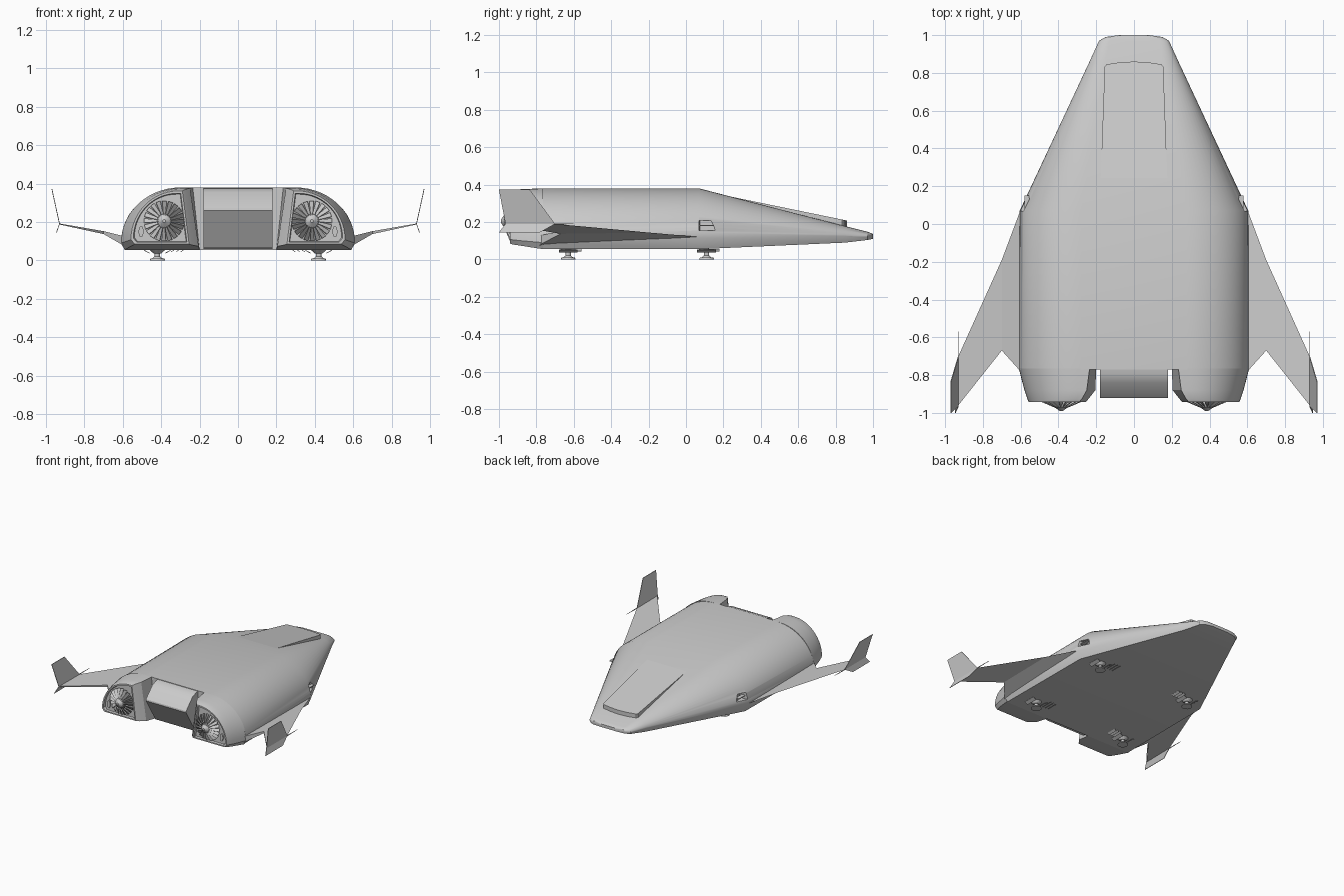
import bpy, bmesh, math
from mathutils import Matrix, Vector

if "Cube" in bpy.data.objects:
    bpy.data.objects.remove(bpy.data.objects["Cube"])

grey = bpy.data.materials.new("hull grey")
grey.diffuse_color = (0.6, 0.6, 0.6, 1)
grey.use_nodes = True
grey.node_tree.nodes["Principled BSDF"].inputs["Base Color"].default_value = grey.diffuse_color


def finish(name, bm, mirror=False, smooth=False):
    """Turn a bmesh into an object, optionally mirrored across x."""
    bmesh.ops.recalc_face_normals(bm, faces=bm.faces[:])
    me = bpy.data.meshes.new(name)
    bm.to_mesh(me)
    bm.free()
    me.materials.append(grey)
    ob = bpy.data.objects.new(name, me)
    bpy.context.collection.objects.link(ob)
    bpy.ops.object.select_all(action='DESELECT')
    ob.select_set(True)
    bpy.context.view_layer.objects.active = ob
    if smooth:
        bpy.ops.object.shade_smooth_by_angle(angle=math.radians(25))
    if mirror:
        ob.modifiers.new("Mirror", 'MIRROR')
    return ob


def loft(bm, rings):
    """Skin a list of equal closed rings and cap both ends."""
    vs = [[bm.verts.new(p) for p in r] for r in rings]
    n = len(rings[0])
    for a, b in zip(vs, vs[1:]):
        for i in range(n):
            j = (i + 1) % n
            bm.faces.new((a[i], a[j], b[j], b[i]))
    bm.faces.new(vs[0])
    bm.faces.new(vs[-1])


def box(bm, loc, size, rot=None):
    m = Matrix.Translation(loc) @ (rot or Matrix()) @ Matrix.Diagonal((*size, 1))
    bmesh.ops.create_cube(bm, size=1, matrix=m)


def cone(bm, loc, r1, r2, depth, seg=16, rot=None):
    bmesh.ops.create_cone(bm, cap_ends=True, segments=seg, radius1=r1, radius2=r2,
                          depth=depth, matrix=Matrix.Translation(loc) @ (rot or Matrix()))


def shoulder(f, w, ze, zt, n=14):
    """Rounded shoulder from the flat top out to the side edge."""
    return [(f + (w - f) * math.sin(t), ze + (zt - ze) * math.cos(t))
            for t in (i * math.pi / 2 / n for i in range(n + 1))]


# Main hull: y, half width, flat half width, top, edge and bottom heights
hull_sections = [
    (-0.77, 0.61, 0.28, 0.38, 0.09, 0.055),
    (0.07, 0.605, 0.28, 0.38, 0.115, 0.055),
    (0.85, 0.24, 0.15, 0.178, 0.125, 0.09),
    (0.97, 0.185, 0.13, 0.148, 0.122, 0.104),
    (0.99, 0.15, 0.10, 0.141, 0.122, 0.108),
    (1.0, 0.08, 0.05, 0.135, 0.122, 0.111),
]
rings = []
for y, w, f, zt, ze, zb in hull_sections:
    half = shoulder(f, w, ze, zt) + [(w - 0.025 * min(1, w / 0.4), zb)]
    rings.append([(x, y, z) for x, z in half] + [(-x, y, z) for x, z in reversed(half)])
bm = bmesh.new()
loft(bm, rings)
hull = finish("hull", bm, smooth=True)

# Side intakes cut into the shoulders as backward-deepening wedges
bm = bmesh.new()
for s in (-1, 1):
    ring = [(s * 0.64, 0.065), (s * 0.535, 0.075), (s * 0.56, 0.155), (s * 0.64, 0.155)]
    loft(bm, [[(x, y, z) for x, y in ring] for z in (0.155, 0.208)])
cutter = finish("intake_cutter", bm)
cutter.hide_render = True
bpy.context.view_layer.objects.active = hull
mod = hull.modifiers.new("Intakes", 'BOOLEAN')
mod.operation, mod.solver, mod.object = 'DIFFERENCE', 'EXACT', cutter
bpy.ops.object.modifier_apply(modifier=mod.name)
bpy.data.objects.remove(cutter)

# Intake splitter vanes
bm = bmesh.new()
box(bm, (0.565, 0.11, 0.182), (0.03, 0.08, 0.006))
finish("intake_vane", bm, mirror=True)

# Raised canopy with a bowed front edge
outline = [(-0.178, 0.2), (-0.155, 0.835), (-0.145, 0.845), (-0.075, 0.856), (0, 0.86),
           (0.075, 0.856), (0.145, 0.845), (0.155, 0.835), (0.178, 0.2)]
top = lambda y: 0.344 - (y - 0.2) * 0.206
bm = bmesh.new()
loft(bm, [[(x, y, top(y) - 0.06) for x, y in outline], [(x, y, top(y)) for x, y in outline]])
finish("canopy", bm)

# Rear centre block between the engines
profile = [(-0.72, 0.379), (-0.79, 0.375), (-0.84, 0.355), (-0.92, 0.272),
           (-0.922, 0.26), (-0.80, 0.065), (-0.72, 0.06)]
bm = bmesh.new()
loft(bm, [[(x, y, z) for y, z in profile] for x in (-0.18, 0.18)])
finish("rear_block", bm, smooth=True)

# Engine nacelles: y, inner top, inner bottom, outer width, top, edge, bottom
nacelle_sections = [
    (-0.765, 0.235, 0.20, 0.61, 0.38, 0.09, 0.055),
    (-0.88, 0.25, 0.205, 0.58, 0.376, 0.10, 0.073),
    (-0.925, 0.275, 0.24, 0.565, 0.37, 0.105, 0.08),
    (-0.942, 0.29, 0.255, 0.558, 0.362, 0.108, 0.085),
]
rings = []
for y, it, ib, w, zt, ze, zb in nacelle_sections:
    ring = [(ib, zb), (it, zt)] + shoulder(max(0.30, it + 0.02), w, ze, zt) + [(w - 0.02, zb)]
    rings.append([(x, y, z) for x, z in ring])
# recessed engine face
for k, y in ((0.92, -0.942), (0.89, -0.925)):
    rings.append([(0.395 + (x - 0.395) * k, y, 0.205 + (z - 0.205) * k)
                  for x, _, z in rings[3]])
bm = bmesh.new()
loft(bm, rings)
finish("engine_nacelle", bm, mirror=True, smooth=True)

# Engine fan: twisted blades around a pointed spinner
FAN = Vector((0.385, 0, 0.205))
bm = bmesh.new()
N = 20
for i in range(N):
    a = 2 * math.pi * i / N
    pts = []
    for r, y, da in ((0.03, -0.972, -0.18), (0.105, -0.94, -0.11),
                     (0.105, -0.93, 0.11), (0.03, -0.95, 0.18)):
        pts.append(bm.verts.new(FAN + Vector((r * math.cos(a + da), y, r * math.sin(a + da)))))
    bm.faces.new(pts)
fan = finish("fan_blades", bm)
sol = fan.modifiers.new("Thickness", 'SOLIDIFY')
sol.thickness = 0.003
fan.modifiers.new("Mirror", 'MIRROR')

back = Matrix.Rotation(math.pi / 2, 4, 'X')
bm = bmesh.new()
cone(bm, FAN + Vector((0, -0.945, 0)), 0.04, 0.036, 0.05, 20, back)
cone(bm, FAN + Vector((0, -0.98, 0)), 0.036, 0.008, 0.02, 20, back)
finish("fan_spinner", bm, mirror=True, smooth=True)

# Small pill-shaped port beside the fan
bm = bmesh.new()
cone(bm, (0.505, -0.928, 0.15), 0.013, 0.013, 0.012, 14,
     Matrix.Diagonal((1, 1, 2.3, 1)) @ back)
finish("engine_port", bm, mirror=True)

# Wings: thin leading edge, thicker trailing edge at the root
wing = [(0.575, 0.11, 0.115, -0.80, 0.125, 0.06),
        (0.61, 0.05, 0.122, -0.77, 0.13, 0.085),
        (0.70, -0.19, 0.143, -0.67, 0.152, 0.137),
        (0.93, -0.70, 0.19, -0.96, 0.192, 0.187)]
bm = bmesh.new()
loft(bm, [[(x, ly, lz), (x, ty, zt), (x, ty, zb)] for x, ly, lz, ty, zt, zb in wing])
finish("wing", bm, mirror=True)

# Winglets: upper fin, short lower fin and forward spike
def plate(name, pts):
    bm = bmesh.new()
    loft(bm, [[(x + d, y, z) for x, y, z in pts] for d in (-0.002, 0.002)])
    finish(name, bm, mirror=True)

plate("winglet", [(0.93, -0.70, 0.19), (0.97, -0.835, 0.373), (0.97, -1.0, 0.373),
                  (0.93, -0.965, 0.19)])
plate("lower_fin", [(0.93, -0.70, 0.19), (0.93, -0.965, 0.19), (0.946, -1.0, 0.145),
                    (0.946, -0.78, 0.145)])
plate("tip_spike", [(0.93, -0.57, 0.19), (0.93, -0.72, 0.194), (0.93, -0.72, 0.186)])

# Landing gear, doors and belly louvres
for place, y in (("rear", -0.63), ("nose", 0.11)):
    bm = bmesh.new()
    cone(bm, (0.42, y, 0.005), 0.04, 0.036, 0.01)
    cone(bm, (0.42, y, 0.015), 0.028, 0.014, 0.012)
    cone(bm, (0.42, y, 0.038), 0.014, 0.014, 0.05, 12)
    cone(bm, (0.42, y, 0.046), 0.02, 0.042, 0.02)
    finish(place + "_landing_foot", bm, mirror=True)
    bm = bmesh.new()
    for x, tilt in ((0.365, 0.5), (0.475, -0.5)):
        box(bm, (x, y, 0.045), (0.03, 0.1, 0.004), Matrix.Rotation(tilt, 4, 'Y'))
    finish(place + "_gear_door", bm, mirror=True)
    bm = bmesh.new()
    for k in range(3):
        box(bm, (0.29 + 0.025 * k, y + 0.03, 0.05), (0.02, 0.08, 0.003),
            Matrix.Rotation(0.6, 4, 'Y'))
    finish(place + "_belly_louvre", bm, mirror=True)
